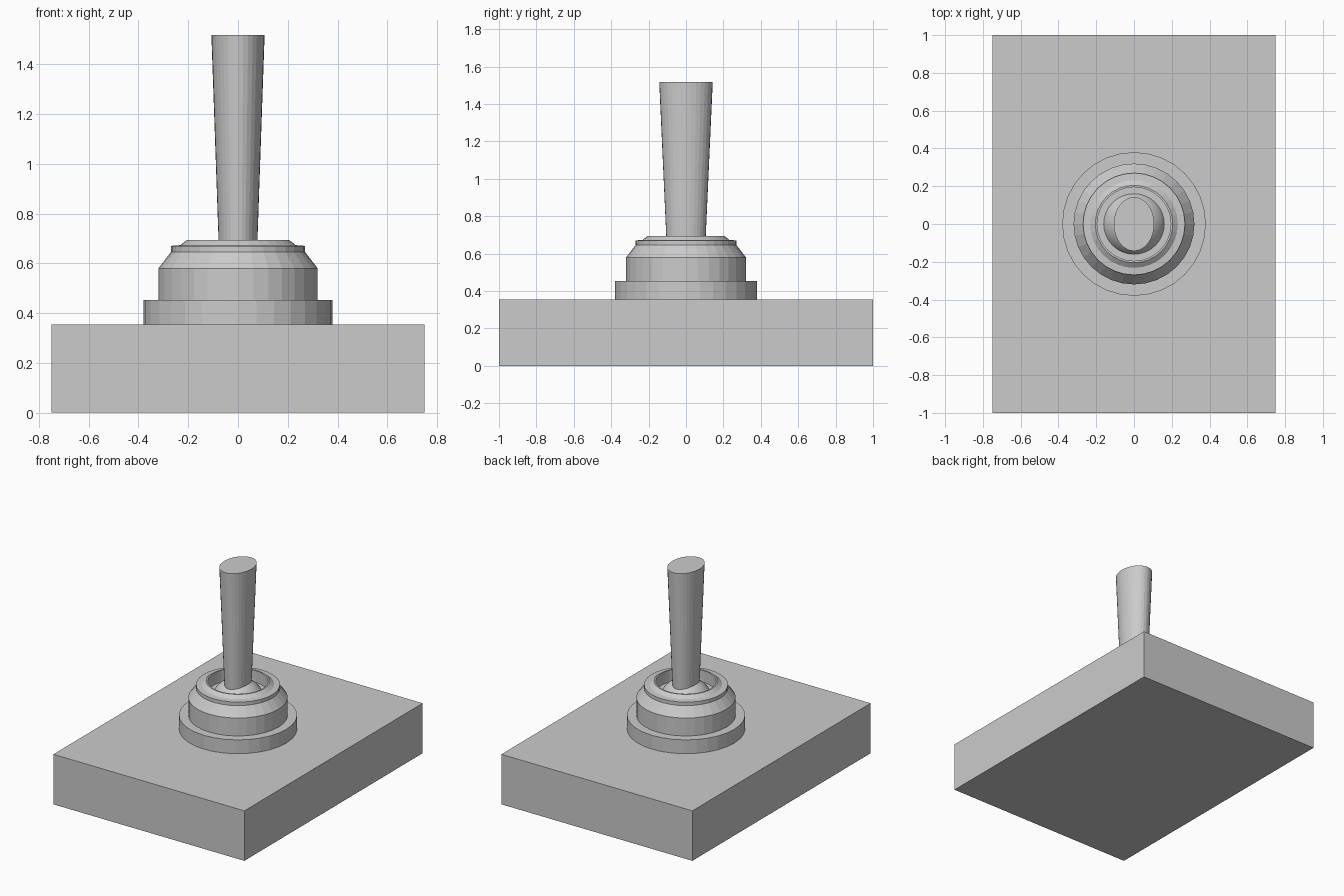
import bpy, bmesh
from math import cos, sin, tau

if "Cube" in bpy.data.objects:
    bpy.data.objects.remove(bpy.data.objects["Cube"])

SEG = 32


def make_object(name, bm):
    bmesh.ops.recalc_face_normals(bm, faces=bm.faces[:])
    mesh = bpy.data.meshes.new(name)
    bm.to_mesh(mesh)
    bm.free()
    obj = bpy.data.objects.new(name, mesh)
    bpy.context.collection.objects.link(obj)
    return obj


def loft(name, rings):
    """Stack elliptical rings (rx, ry, z) and cap both ends."""
    bm = bmesh.new()
    loops = [[bm.verts.new((rx * cos(tau * i / SEG), ry * sin(tau * i / SEG), z))
              for i in range(SEG)] for rx, ry, z in rings]
    for a, b in zip(loops, loops[1:]):
        for i in range(SEG):
            j = (i + 1) % SEG
            bm.faces.new((a[i], a[j], b[j], b[i]))
    bm.faces.new(loops[0][::-1])
    bm.faces.new(loops[-1])
    return make_object(name, bm)


# Rectangular switch housing
bm = bmesh.new()
bmesh.ops.create_cube(bm, size=1)
bmesh.ops.scale(bm, vec=(1.5, 2.0, 0.355), verts=bm.verts)
bmesh.ops.translate(bm, vec=(0, 0, 0.1775), verts=bm.verts)
make_object("housing", bm)

# Collar, bushing and recessed rim as one turned profile
profile = [(0.38, 0.355), (0.38, 0.453), (0.32, 0.453), (0.32, 0.58),
           (0.27, 0.645), (0.27, 0.67), (0.232, 0.673), (0.205, 0.694),
           (0.195, 0.694), (0.195, 0.61)]
loft("bushing", [(r, r, z) for r, z in profile])

# Pivot ball, sunk into the recess
bm = bmesh.new()
bmesh.ops.create_uvsphere(bm, u_segments=SEG, v_segments=16, radius=0.18)
bmesh.ops.translate(bm, vec=(0, 0, 0.53), verts=bm.verts)
ball = make_object("pivot_ball", bm)
ball.data.shade_smooth()

# Flared oval lever
loft("lever", [(0.077, 0.104, 0.66), (0.107, 0.143, 1.518)])
